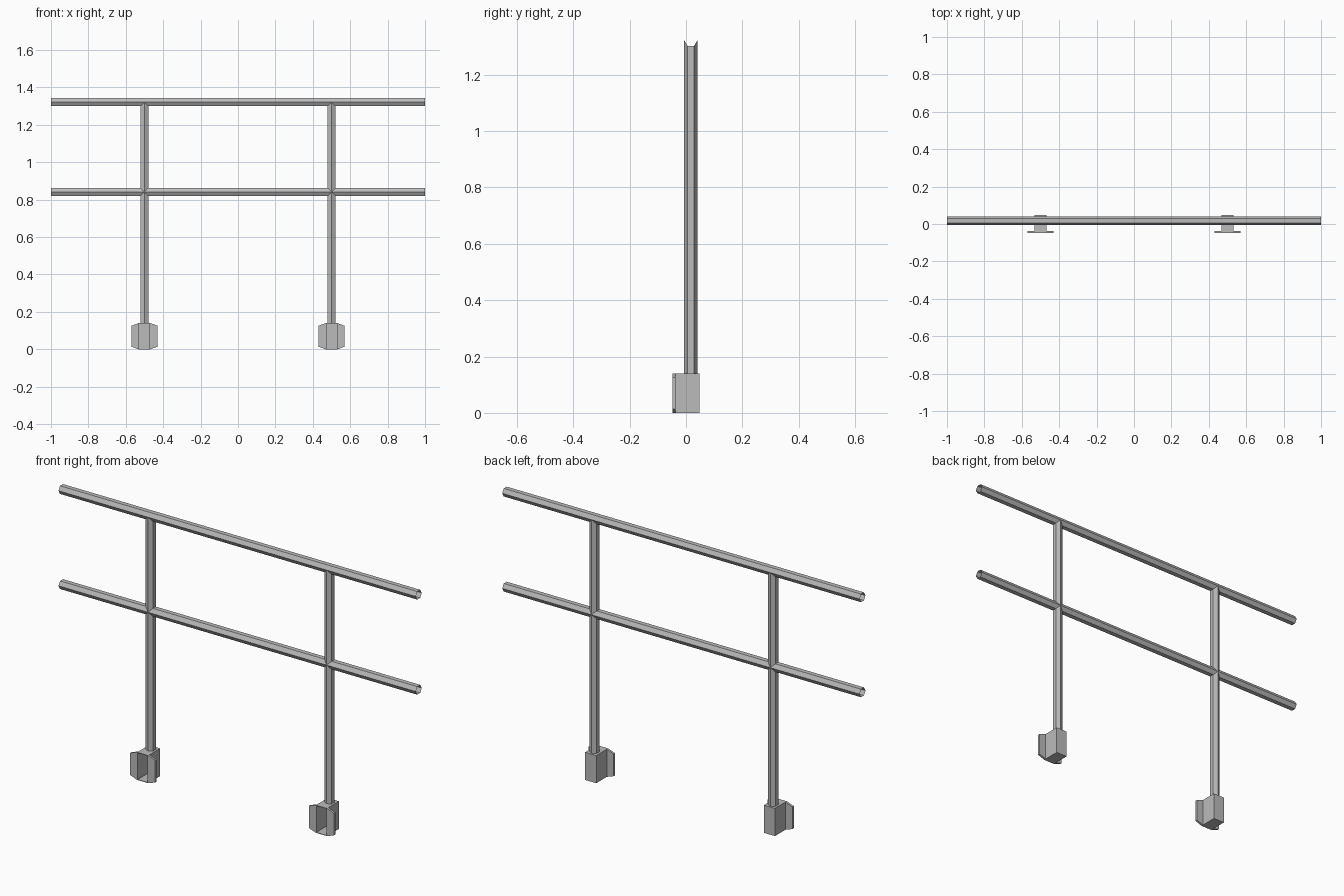
import bpy, bmesh, math

cube = bpy.data.objects.get("Cube")
if cube:
    bpy.data.objects.remove(cube)

steel = bpy.data.materials.new("galvanised_grey")
steel.use_nodes = True
GREY = (0.5, 0.5, 0.5, 1)
steel.diffuse_color = GREY
bsdf = next(n for n in steel.node_tree.nodes if n.type == 'BSDF_PRINCIPLED')
bsdf.inputs["Base Color"].default_value = GREY

R = 0.0235                        # tube radius, corners towards front and back
FLAT = R * math.cos(math.pi / 6)
TUBE_Y = 0.017
TOP_Z, MID_Z = 1.322, 0.841
POST_X = 0.5
BASE_H = 0.14
FRONT, BACK = -0.0475, 0.0475
CHANNEL, WING, SKIN, PLATE = 0.031, 0.07, 0.003, 0.011


def add_object(name, bm):
    mesh = bpy.data.meshes.new(name)
    bm.to_mesh(mesh)
    bm.free()
    mesh.materials.append(steel)
    obj = bpy.data.objects.new(name, mesh)
    bpy.context.collection.objects.link(obj)
    return obj


def tube(name, ring_a, ring_b):
    """Open-ended six-sided tube between two matching rings."""
    bm = bmesh.new()
    a = [bm.verts.new(p) for p in ring_a]
    b = [bm.verts.new(p) for p in ring_b]
    for i in range(len(a)):
        j = (i + 1) % len(a)
        bm.faces.new((a[i], a[j], b[j], b[i]))
    return add_object(name, bm)


def prism(bm, outline, y0, y1):
    """Extrude an x-z outline along y."""
    face = bm.faces.new([bm.verts.new((x, y0, z)) for x, z in outline])
    out = bmesh.ops.extrude_face_region(bm, geom=[face])
    moved = [v for v in out["geom"] if isinstance(v, bmesh.types.BMVert)]
    bmesh.ops.translate(bm, verts=moved, vec=(0, y1 - y0, 0))


def box(x0, x1, z0, z1):
    return [(x0, z0), (x1, z0), (x1, z1), (x0, z1)]


hexagon = [(R * math.sin(k * math.pi / 3), R * math.cos(k * math.pi / 3)) for k in range(6)]

# Horizontal rails
for name, z in (("top_rail", TOP_Z), ("middle_rail", MID_Z)):
    ends = [[(x, TUBE_Y + c, z + s) for s, c in hexagon] for x in (-1, 1)]
    tube(name, ends[1], ends[0])

for side, x in (("left", POST_X), ("right", -POST_X)):
    # Post, its top notched to fit under the top rail
    ring = list(reversed(hexagon))
    low = [(x + s, TUBE_Y + c, BASE_H) for s, c in ring]
    high = [(x + s, TUBE_Y + c, TOP_Z - (FLAT if abs(s) > FLAT / 2 else 0)) for s, c in ring]
    tube(side + "_post", low, high)

    # Bracket: a channel open to the front, closed above and below
    bm = bmesh.new()
    for x0, x1 in ((-CHANNEL, SKIN - CHANNEL), (CHANNEL - SKIN, CHANNEL)):
        prism(bm, box(x0, x1, 0, BASE_H), FRONT, BACK)
    for z0, z1 in ((0, SKIN), (BASE_H - SKIN, BASE_H)):
        prism(bm, box(SKIN - CHANNEL, CHANNEL - SKIN, z0, z1), FRONT, BACK)
    prism(bm, box(SKIN - CHANNEL, CHANNEL - SKIN, SKIN, BASE_H - SKIN), BACK - SKIN, BACK)
    # Tapered mounting wings
    for m in (-1, 1):
        wing = [(m * CHANNEL, 0), (m * WING, 0.014), (m * WING, BASE_H - 0.014), (m * CHANNEL, BASE_H)]
        prism(bm, wing, FRONT, FRONT + PLATE)
    bmesh.ops.recalc_face_normals(bm, faces=bm.faces)
    add_object(side + "_bracket", bm).location.x = x
